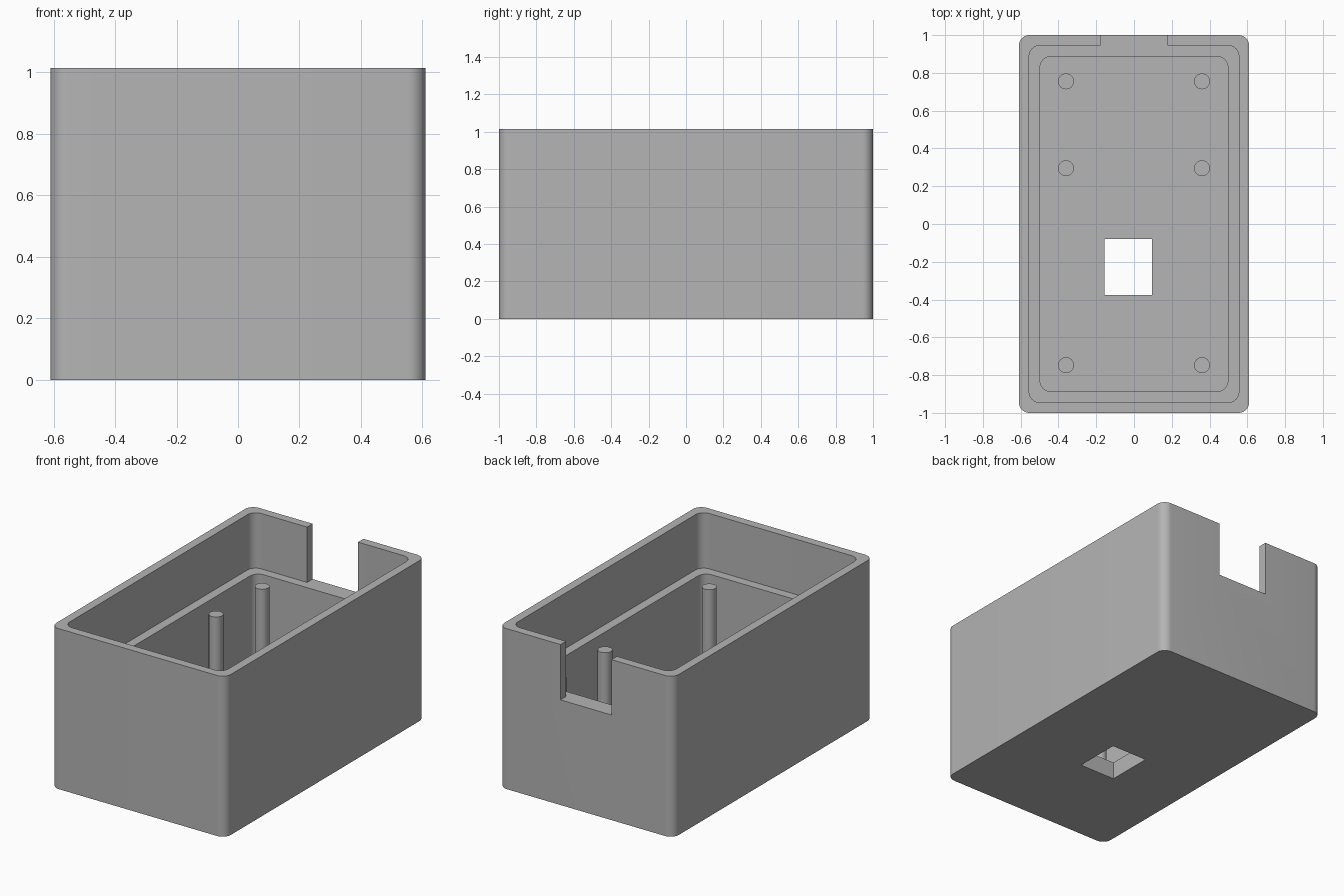
import bpy, bmesh, math

if "Cube" in bpy.data.objects:
    bpy.data.objects.remove(bpy.data.objects["Cube"], do_unlink=True)

HEIGHT, LEDGE, FLOOR = 1.015, 0.665, 0.11
RADIUS, STEPS = 0.057, 10

grey = bpy.data.materials.new("plain grey")
grey.use_nodes = True
colour = (0.46, 0.46, 0.46, 1)
grey.diffuse_color = colour
grey.node_tree.nodes["Principled BSDF"].inputs["Base Color"].default_value = colour


def finish(name, bm):
    """Turn a bmesh into a grey object."""
    bmesh.ops.recalc_face_normals(bm, faces=bm.faces)
    mesh = bpy.data.meshes.new(name)
    bm.to_mesh(mesh)
    bm.free()
    mesh.materials.append(grey)
    obj = bpy.data.objects.new(name, mesh)
    bpy.context.collection.objects.link(obj)
    return obj


def select(obj):
    bpy.ops.object.select_all(action="DESELECT")
    obj.select_set(True)
    bpy.context.view_layer.objects.active = obj


def smooth(obj):
    select(obj)
    bpy.ops.object.shade_smooth_by_angle(angle=math.radians(30))


def rounded_ring(bm, half_x, half_y, z):
    """Rounded rectangle of vertices at height z."""
    ring = []
    for corner, (sx, sy) in enumerate([(1, 1), (-1, 1), (-1, -1), (1, -1)]):
        for i in range(STEPS + 1):
            a = math.pi / 2 * (corner + i / STEPS)
            ring.append(bm.verts.new((sx * (half_x - RADIUS) + RADIUS * math.cos(a),
                                      sy * (half_y - RADIUS) + RADIUS * math.sin(a), z)))
    return ring


def block(name, x0, x1, y0, y1, z0, z1):
    bm = bmesh.new()
    bmesh.ops.create_cube(bm, size=1)
    for v in bm.verts:
        v.co = (x1 if v.co.x > 0 else x0,
                y1 if v.co.y > 0 else y0,
                z1 if v.co.z > 0 else z0)
    return finish(name, bm)


# Case shell: outer wall, rim, stepped ledge, lower cavity and floor
bm = bmesh.new()
sections = [(0.61, 1, 0), (0.61, 1, HEIGHT),
            (0.555, 0.945, HEIGHT), (0.555, 0.945, LEDGE),
            (0.497, 0.887, LEDGE), (0.497, 0.887, FLOOR)]
rings = [rounded_ring(bm, *s) for s in sections]
for low, high in zip(rings, rings[1:]):
    for i in range(len(low)):
        j = (i + 1) % len(low)
        bm.faces.new((low[i], low[j], high[j], high[i]))
bm.faces.new(rings[0])
bm.faces.new(rings[-1])
case = finish("case", bm)

# Rear cable notch and rectangular floor opening
cutters = [block("notch_cutter", -0.178, 0.178, 0.92, 1.1, LEDGE, 1.2),
           block("floor_cutter", -0.155, 0.095, -0.375, -0.08, -0.1, 0.3)]
select(case)
for cutter in cutters:
    mod = case.modifiers.new(cutter.name, "BOOLEAN")
    mod.operation, mod.solver, mod.object = "DIFFERENCE", "EXACT", cutter
    bpy.ops.object.modifier_apply(modifier=mod.name)
    bpy.data.objects.remove(cutter, do_unlink=True)
smooth(case)

# Support posts rising from the floor
for side, x in (("right", -0.36), ("left", 0.36)):
    for place, y in (("rear", 0.755), ("middle", 0.295), ("front", -0.747)):
        bm = bmesh.new()
        bmesh.ops.create_cone(bm, cap_ends=True, segments=32,
                              radius1=0.042, radius2=0.042, depth=LEDGE - FLOOR / 2)
        bmesh.ops.translate(bm, verts=bm.verts, vec=(x, y, (LEDGE + FLOOR / 2) / 2))
        smooth(finish(f"{place}_{side}_post", bm))
